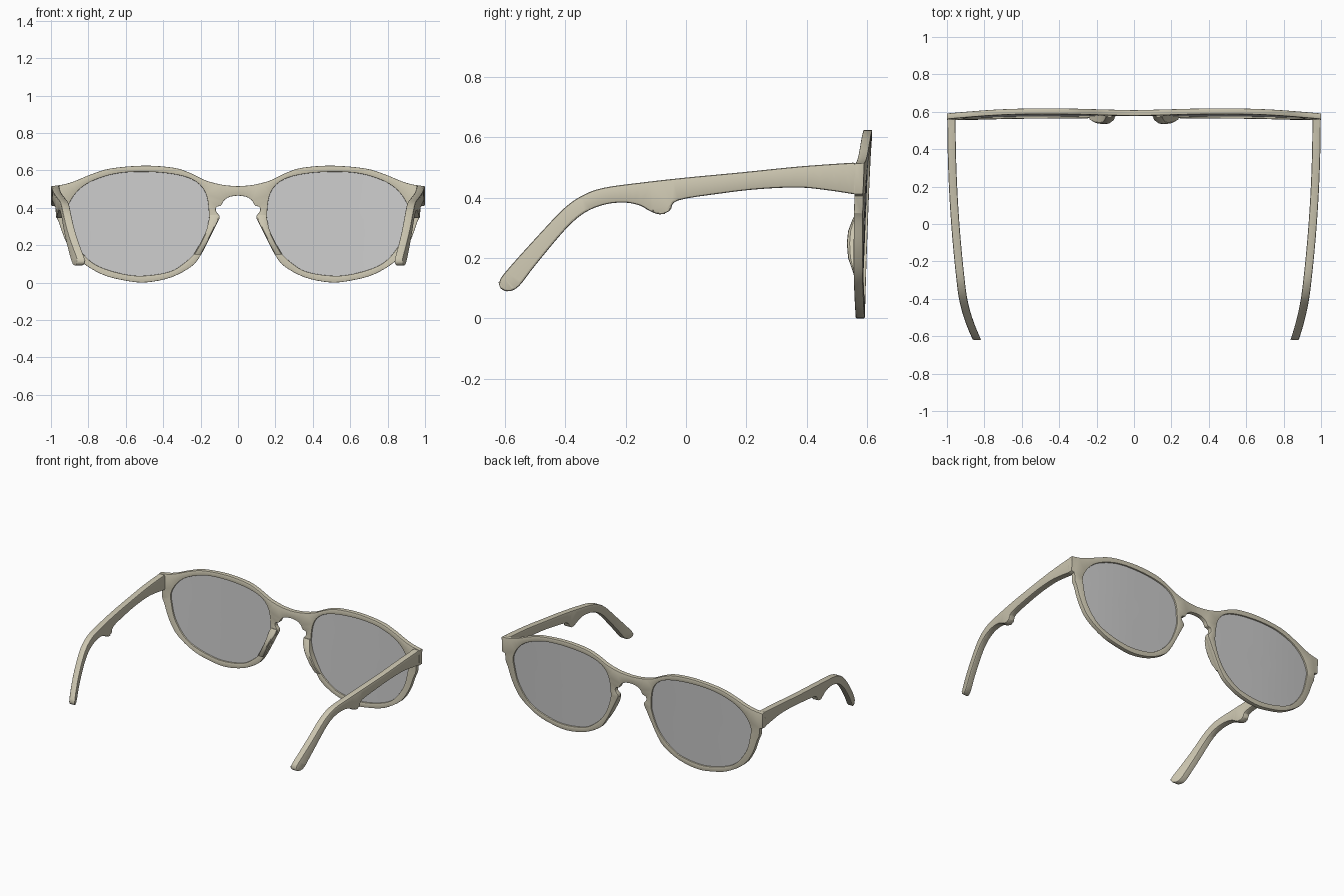
import bpy, bmesh
from mathutils import Vector

if "Cube" in bpy.data.objects:
    bpy.data.objects.remove(bpy.data.objects["Cube"])


def material(name, col):
    m = bpy.data.materials.new(name)
    m.diffuse_color = col
    m.use_nodes = True
    m.node_tree.nodes["Principled BSDF"].inputs["Base Color"].default_value = m.diffuse_color
    return m


FRAME = material("frame_beige", (0.61, 0.57, 0.44, 1))
LENS = material("lens_grey", (0.52, 0.52, 0.52, 0.55))
THICK = 0.03


def smooth(pts, n=4, closed=False):
    """Catmull-Rom resampling of a 2D point list."""
    p = [Vector(q) for q in pts]
    k, out = len(p), []
    for i in range(k if closed else k - 1):
        if closed:
            a, b, c, d = p[i - 1], p[i], p[(i + 1) % k], p[(i + 2) % k]
        else:
            a, b, c, d = p[max(i - 1, 0)], p[i], p[i + 1], p[min(i + 2, k - 1)]
        for j in range(n):
            t = j / n
            out.append(0.5 * (2 * b + (c - a) * t + (2 * a - 5 * b + 4 * c - d) * t * t
                              + (3 * b - a - 3 * c + d) * t ** 3))
    if not closed:
        out.append(p[-1])
    return out


def finish(name, bm, mat, bevel=0, solid=0, angle=0.4):
    bmesh.ops.recalc_face_normals(bm, faces=bm.faces)
    me = bpy.data.meshes.new(name)
    bm.to_mesh(me)
    bm.free()
    me.materials.append(mat)
    ob = bpy.data.objects.new(name, me)
    bpy.context.collection.objects.link(ob)
    if solid:
        m = ob.modifiers.new("solid", 'SOLIDIFY')
        m.thickness, m.offset = solid, 0
    if bevel:
        m = ob.modifiers.new("bevel", 'BEVEL')
        m.width, m.segments, m.use_clamp_overlap = bevel, 2, False
        m.limit_method, m.angle_limit = 'ANGLE', 0.9
    bpy.ops.object.select_all(action='DESELECT')
    ob.select_set(True)
    bpy.context.view_layer.objects.active = ob
    bpy.ops.object.convert(target='MESH')
    bpy.ops.object.shade_smooth_by_angle(angle=angle)
    return ob


def plate(name, loops, place, bevel):
    """Fill outline loops, give them thickness, map (u, side 0/1, v) to 3D."""
    bm = bmesh.new()
    for loop in loops:
        vs = [bm.verts.new((u, 0, v)) for u, v in loop]
        for i, v in enumerate(vs):
            bm.edges.new((vs[i - 1], v))
    bmesh.ops.triangle_fill(bm, use_beauty=True, use_dissolve=False, edges=bm.edges[:],
                            normal=(0, -1, 0))
    ext = bmesh.ops.extrude_face_region(bm, geom=bm.faces[:])
    for g in ext["geom"]:
        if isinstance(g, bmesh.types.BMVert):
            g.co.y = 1
    for v in bm.verts:
        v.co = place(v.co.x, v.co.y, v.co.z)
    finish(name, bm, FRAME, bevel)


def front_y(x, z):
    """Outer surface of the gently wrapped and tilted front."""
    d = abs(x) - 0.5
    return 0.593 + 0.04 * z - (0.09 if d > 0 else 0.02) * d * d


# front frame: outline half, mirrored, with two lens openings
top = smooth([(0, .515), (.08, .522), (.17, .545), (.25, .583), (.34, .613), (.5, .625),
              (.68, .61), (.786, .578), (.866, .545), (.93, .525), (1, .515)])
end = [Vector((1, .412)), Vector((.977, .407))]
low = smooth([(.972, .35), (.957, .32), (.92, .22), (.855, .125), (.73, .045), (.6, .01),
              (.49, .001), (.36, .027), (.25, .085), (.2, .145), (.155, .23), (.118, .305),
              (.098, .35), (.117, .38), (.115, .403), (.09, .413), (.075, .438),
              (.045, .458), (0, .465)])
half = top + end + low
outline = half + [Vector((-p.x, p.y)) for p in reversed(half[1:-1])]
hole = smooth([(.155, .36), (.17, .47), (.225, .54), (.33, .577), (.49, .592), (.65, .583),
               (.786, .54), (.866, .48), (.91, .40), (.905, .335), (.877, .23), (.81, .133),
               (.73, .08), (.6, .043), (.49, .037), (.36, .06), (.28, .11), (.225, .165),
               (.187, .23), (.16, .31)], closed=True)
hole_l = [Vector((-p.x, p.y)) for p in hole]
plate("front_frame", [outline, hole, hole_l],
      lambda x, w, z: Vector((x, front_y(x, z) - w * THICK, z)), 0.003)

# temple side profile (y, z)
arm = smooth([(.562, .517), (.378, .504), (.18, .484), (0, .467), (-.152, .45), (-.268, .434),
              (-.335, .412), (-.40, .369), (-.484, .282), (-.597, .156), (-.619, .12),
              (-.613, .098), (-.587, .09), (-.553, .108), (-.5, .176), (-.40, .295),
              (-.335, .351), (-.268, .378), (-.202, .384), (-.152, .374), (-.12, .356),
              (-.086, .345), (-.053, .358), (-.027, .391), (.113, .414), (.245, .429),
              (.378, .434), (.477, .424), (.562, .411)])


def arm_x(y, s):
    """Temple centre line; the left tip curls in slightly more."""
    return .976 - .066 * (.56 - y) ** 2 - (.35 if s > 0 else .62) * max(0, -.35 - y) ** 2


for s, side in ((1, "right"), (-1, "left")):
    plate(side + "_temple", [arm],
          lambda y, w, z: Vector((s * (arm_x(y, s) + (w - .5) * .044), y, z)), 0.007)

    # lens built from concentric rings so that it follows the wrap
    bm = bmesh.new()
    c = Vector((.53, .32))
    rings = []
    for f in (1.008, .8, .6, .4, .2):
        pts = [c + (p - c) * f for p in hole]
        rings.append([bm.verts.new((s * p.x, front_y(p.x, p.y) - THICK / 2, p.y)) for p in pts])
    for a, b in zip(rings, rings[1:]):
        for i in range(len(a)):
            bm.faces.new((a[i - 1], a[i], b[i], b[i - 1]))
    bm.faces.new(rings[-1])
    finish(side + "_lens", bm, LENS, solid=.01)

    # nose pad: lofted bump on the rear of the rim
    bm = bmesh.new()
    rings = []
    for z, xi, xo, d in ((.36, .102, .15, .004), (.33, .108, .157, .02), (.29, .126, .166, .034),
                         (.25, .147, .182, .037), (.2, .172, .208, .031), (.15, .2, .237, .012)):
        base = front_y(xi, z) - THICK
        rings.append([bm.verts.new((s * (xi + (xo - xi) * u), base - h * d + (.01 if h == 0 else 0), z))
                      for u, h in ((0, 0), (0, .85), (.15, 1), (.5, 1), (.85, .95), (1, .75), (1, 0))])
    for a, b in zip(rings, rings[1:]):
        for i in range(len(a)):
            bm.faces.new((a[i - 1], a[i], b[i], b[i - 1]))
    bm.faces.new(rings[0])
    bm.faces.new(rings[-1])
    finish(side + "_nose_pad", bm, FRAME, angle=0.6)
